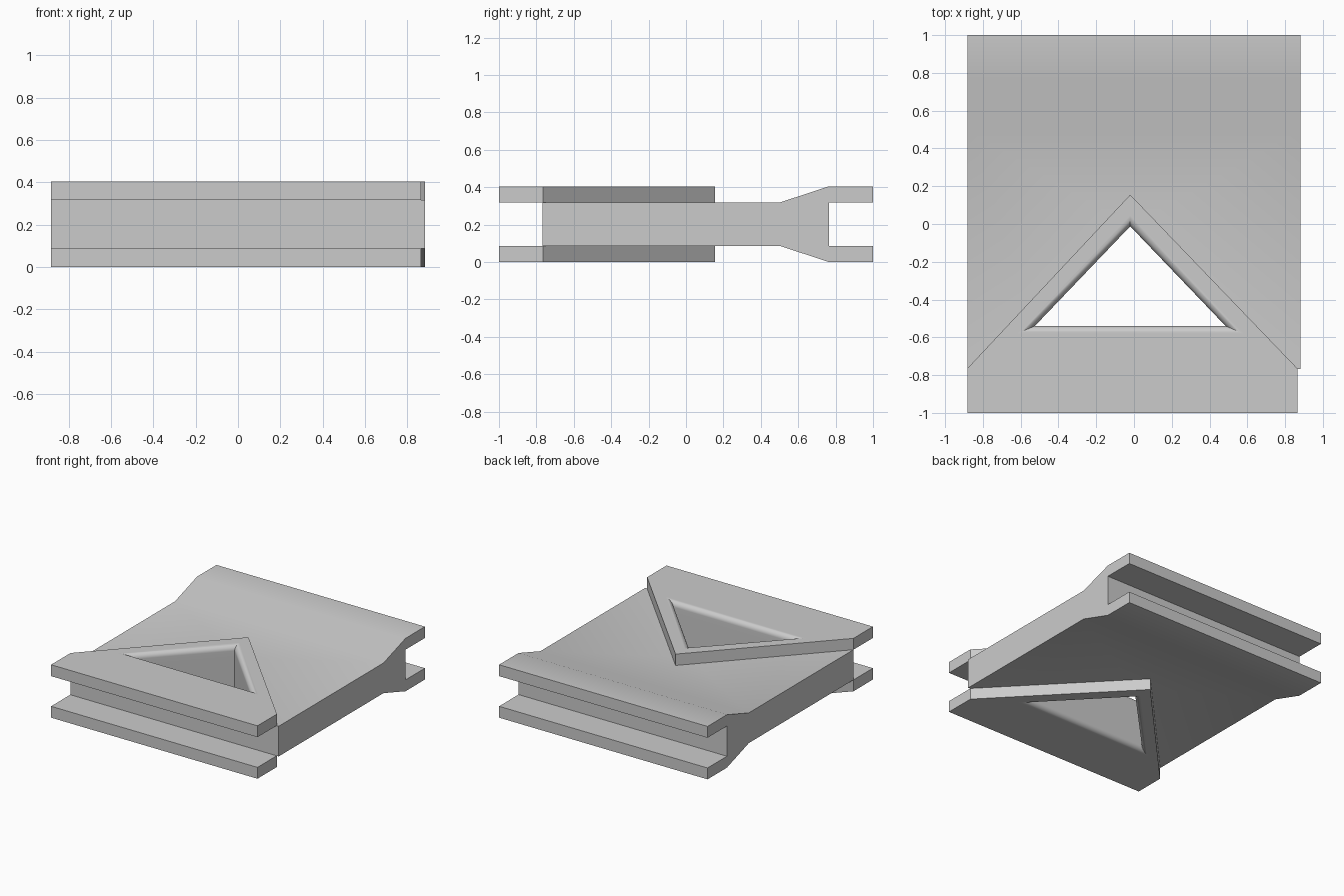
import bpy, bmesh, math

cube = bpy.data.objects.get("Cube")
if cube:
    bpy.data.objects.remove(cube, do_unlink=True)

# Single plain grey
grey = bpy.data.materials.new("light grey")
grey.use_nodes = True
colour = (0.6, 0.6, 0.6, 1)
grey.diffuse_color = colour
grey.node_tree.nodes["Principled BSDF"].inputs["Base Color"].default_value = colour

HALF_W, TOP, FLANGE = 0.8825, 0.405, 0.087
APEX_X = -0.02


def loft(name, rings):
    """Closed solid through a list of matching point rings."""
    bm = bmesh.new()
    loops = [[bm.verts.new(p) for p in ring] for ring in rings]
    n = len(loops[0])
    for a, b in zip(loops, loops[1:]):
        for i in range(n):
            j = (i + 1) % n
            bm.faces.new((a[i], a[j], b[j], b[i]))
    bm.faces.new(loops[0])
    bm.faces.new(loops[-1])
    bmesh.ops.recalc_face_normals(bm, faces=bm.faces)
    mesh = bpy.data.meshes.new(name)
    bm.to_mesh(mesh)
    bm.free()
    mesh.materials.append(grey)
    obj = bpy.data.objects.new(name, mesh)
    bpy.context.collection.objects.link(obj)
    return obj


# Slab with a flared, slotted rear end: side profile mirrored about mid height
mid = TOP / 2
upper = [(-0.768, TOP - FLANGE), (0.5, TOP - FLANGE), (0.765, TOP),
         (1, TOP), (1, TOP - FLANGE), (0.765, TOP - FLANGE)]
profile = upper + [(y, 2 * mid - z) for y, z in reversed(upper)]
slab = loft("slab", [[(x, y, z) for y, z in profile] for x in (-HALF_W, HALF_W)])

# Pointed plates above and below the front of the slab
outline = [(-HALF_W, -1), (0.865, -1), (0.865, -0.765), (APEX_X, 0.155), (-HALF_W, -0.765)]
plates = [loft(name, [[(x, y, z) for x, y in outline] for z in (low, low + FLANGE)])
          for name, low in (("lower_plate", 0), ("upper_plate", TOP - FLANGE))]

# Triangular window cutter, widening in a rounded lip at both faces
APEX_Y, BASE_Y, HALF_BASE = -0.012, -0.54, 0.505
RADIUS, STEPS = 0.04, 7
slope = math.atan2(APEX_Y - BASE_Y, HALF_BASE)


def triangle(offset, z):
    base = HALF_BASE + offset / math.tan(slope / 2)
    return [(APEX_X - base, BASE_Y - offset, z), (APEX_X + base, BASE_Y - offset, z),
            (APEX_X, APEX_Y + offset / math.cos(slope), z)]


lip = []
for i in range(STEPS + 1):
    a = math.pi / 2 * i / STEPS
    lip.append((RADIUS * (1 - math.cos(a)), TOP - RADIUS * (1 - math.sin(a))))
lip.append((lip[-1][0], TOP + 0.1))
sections = [(o, TOP - z) for o, z in reversed(lip)] + lip
cutter = loft("window_cutter", [triangle(o, z) for o, z in sections])
cutter.hide_render = True
cutter.hide_set(True)

# Cut the window through every layer
for obj in [slab] + plates:
    cut = obj.modifiers.new("window", 'BOOLEAN')
    cut.operation = 'DIFFERENCE'
    cut.solver = 'EXACT'
    cut.object = cutter
    bpy.ops.object.select_all(action='DESELECT')
    obj.select_set(True)
    bpy.context.view_layer.objects.active = obj
    bpy.ops.object.modifier_apply(modifier=cut.name)
    bpy.ops.object.shade_smooth_by_angle(angle=math.radians(30))
    if obj is not slab:
        obj.modifiers.new("flat_faces", 'WEIGHTED_NORMAL').keep_sharp = True

bpy.data.objects.remove(cutter, do_unlink=True)
